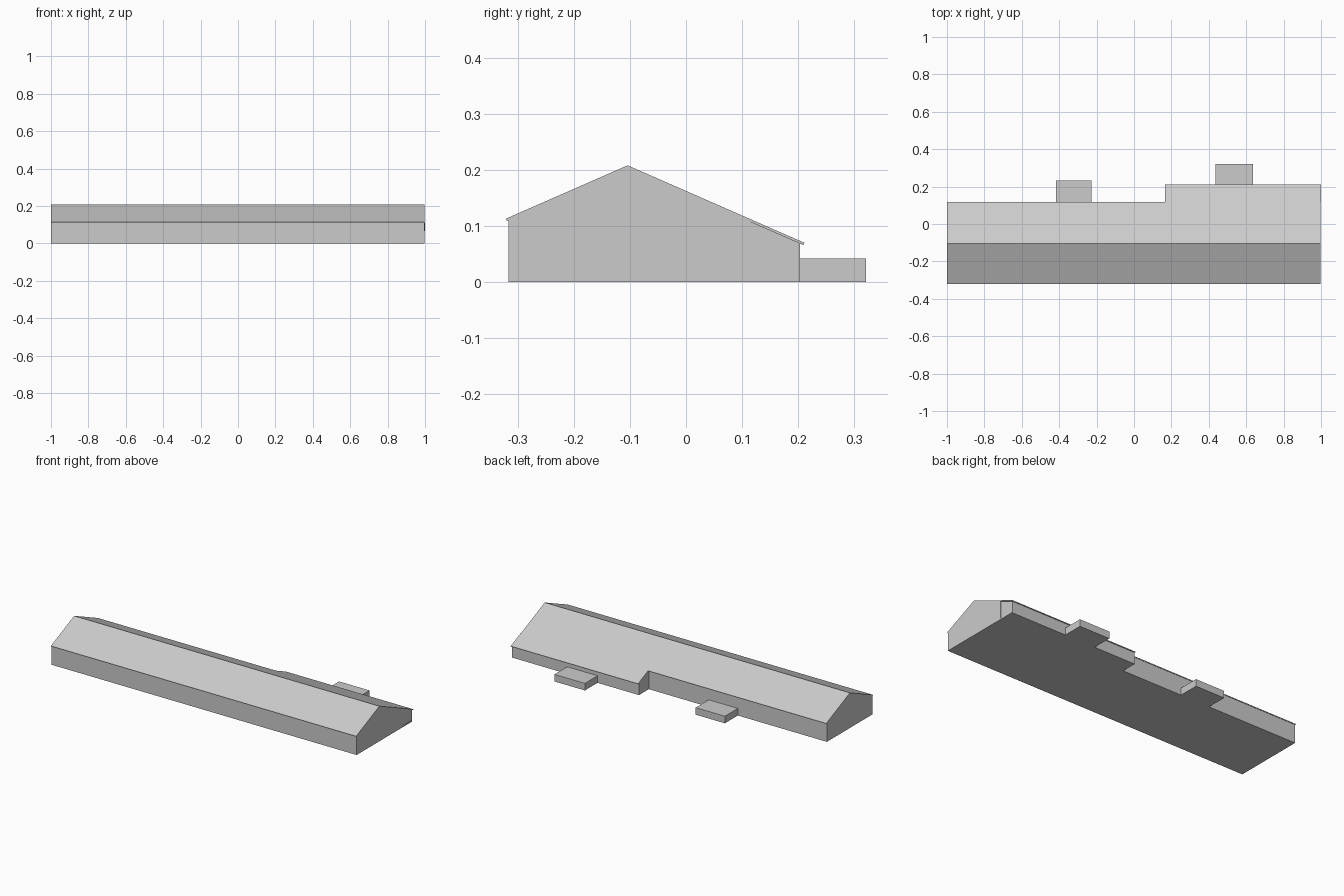
import bpy, bmesh

if "Cube" in bpy.data.objects:
    bpy.data.objects.remove(bpy.data.objects["Cube"])

RIDGE_Y, RIDGE_Z, SLOPE, THICK = -0.104, 0.208, 0.438, 0.005
END = 0.998


def roof_z(y):
    return RIDGE_Z - SLOPE * abs(y - RIDGE_Y)


def under_z(y):
    return roof_z(y) - THICK


def extrude_x(name, profile, x0, x1):
    """Sweep a closed (y, z) profile from x0 to x1."""
    bm = bmesh.new()
    face = bm.faces.new([bm.verts.new((x0, y, z)) for y, z in profile])
    geom = bmesh.ops.extrude_face_region(bm, geom=[face])["geom"]
    moved = [g for g in geom if isinstance(g, bmesh.types.BMVert)]
    bmesh.ops.translate(bm, verts=moved, vec=(x1 - x0, 0, 0))
    bmesh.ops.recalc_face_normals(bm, faces=bm.faces)
    mesh = bpy.data.meshes.new(name)
    bm.to_mesh(mesh)
    bm.free()
    obj = bpy.data.objects.new(name, mesh)
    bpy.context.collection.objects.link(obj)
    return obj


def block(name, x0, x1, y0, y1, z0, z1):
    return extrude_x(name, [(y0, z0), (y1, z0), (y1, z1), (y0, z1)], x0, x1)


def slab(y0, y1):
    """Thin sloping roof section whose outer end is cut square to the slope."""
    cut = 0.002 if y1 > RIDGE_Y else -0.002
    return [(y0, roof_z(y0)), (y1, roof_z(y1)),
            (y1 - cut, under_z(y1 - cut)), (y0, under_z(y0))]


FRONT, BACK, EXT_BACK, STEP_X = -0.316, 0.111, 0.203, 0.166

# Gabled main hall
extrude_x("main_hall", [(FRONT, 0), (BACK, 0), (BACK, under_z(BACK)),
                        (RIDGE_Y, under_z(RIDGE_Y)), (FRONT, under_z(FRONT))],
          -1, END)

# Rear extension: plinth flush with the hall, walls set in slightly at the end
block("extension_plinth", STEP_X, END, BACK, EXT_BACK, 0, 0.008)
extrude_x("extension_walls", [(BACK, 0.008), (EXT_BACK, 0.008),
                              (EXT_BACK, under_z(EXT_BACK)), (BACK, under_z(BACK))],
          STEP_X, END - 0.002)

# Roof slabs
extrude_x("front_roof", slab(RIDGE_Y, -0.321), -1, END)
extrude_x("back_roof", slab(RIDGE_Y, 0.117), -1, END)
extrude_x("extension_roof", slab(0.115, 0.211), STEP_X, 1)

# Low loading platforms behind the building
block("hall_platform", -0.417, -0.226, BACK, 0.232, 0, 0.042)
block("extension_platform", 0.437, 0.636, EXT_BACK, 0.321, 0, 0.042)
